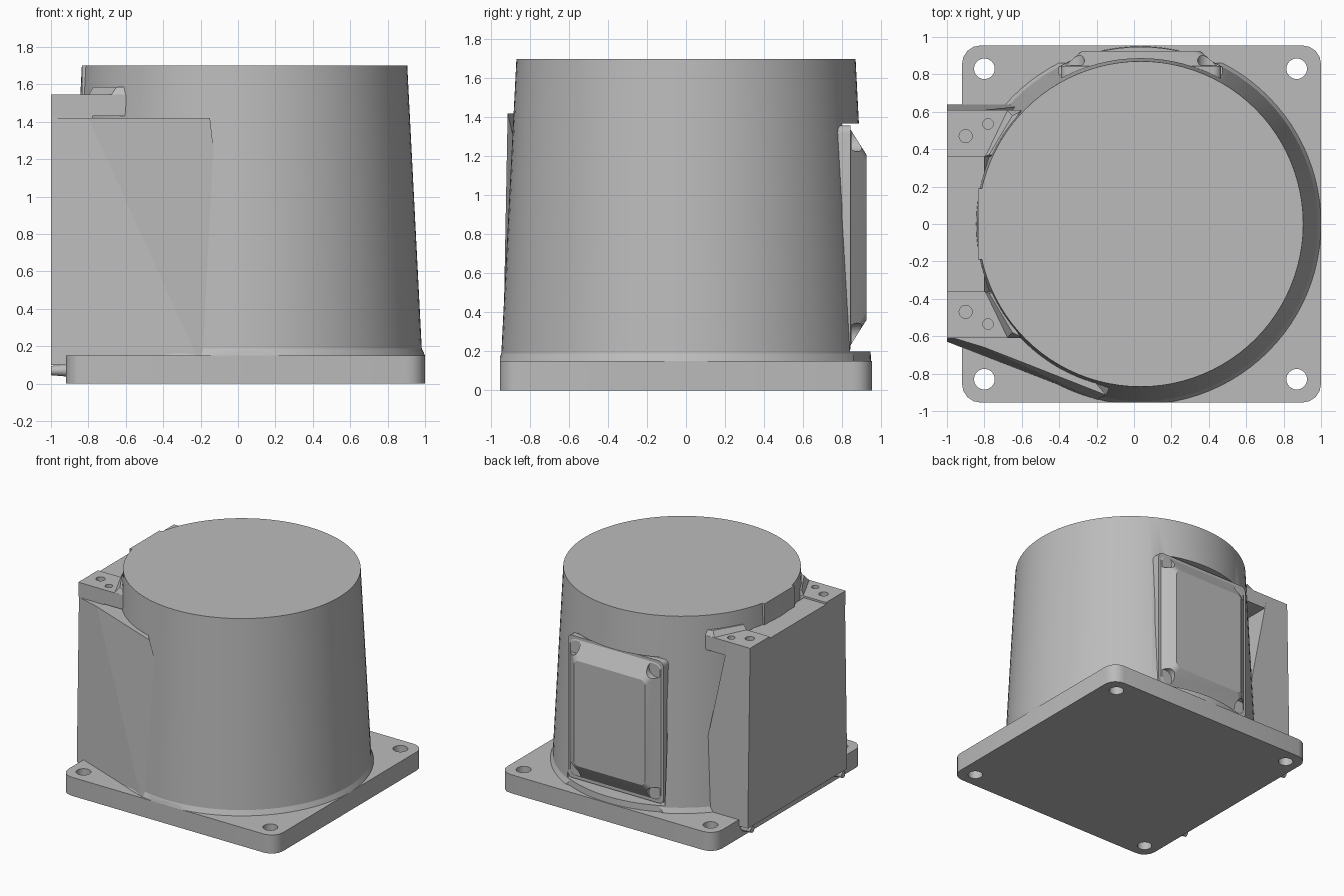
import bpy, bmesh, math
from mathutils import Matrix, Vector

old = bpy.data.objects.get("Cube")
if old:
    bpy.data.objects.remove(old, do_unlink=True)

grey = bpy.data.materials.new("cast grey")
grey.use_nodes = True
COLOUR = (0.5, 0.5, 0.5, 1)
grey.diffuse_color = COLOUR
grey.node_tree.nodes["Principled BSDF"].inputs["Base Color"].default_value = COLOUR

CX = 0.035                      # axis of the round housing


def make(name, bm):
    bmesh.ops.recalc_face_normals(bm, faces=bm.faces[:])
    mesh = bpy.data.meshes.new(name)
    bm.to_mesh(mesh)
    bm.free()
    mesh.materials.append(grey)
    obj = bpy.data.objects.new(name, mesh)
    bpy.context.scene.collection.objects.link(obj)
    return obj


def loft(name, bottom, top, z0, z1, matrix=None):
    """Solid between two outlines with the same number of points."""
    bm = bmesh.new()
    low = [bm.verts.new((x, y, z0)) for x, y in bottom]
    high = [bm.verts.new((x, y, z1)) for x, y in top]
    n = len(low)
    bm.faces.new(low)
    bm.faces.new(high)
    for i in range(n):
        j = (i + 1) % n
        bm.faces.new((low[i], low[j], high[j], high[i]))
    if matrix:
        bm.transform(matrix)
    return make(name, bm)


def box(name, x0, x1, y0, y1, z0, z1):
    pts = [(x0, y0), (x1, y0), (x1, y1), (x0, y1)]
    return loft(name, pts, pts, z0, z1)


def cone(name, r0, r1, z0, z1, x, y, sides=32):
    bm = bmesh.new()
    bmesh.ops.create_cone(bm, cap_ends=True, segments=sides, radius1=r0, radius2=r1, depth=z1 - z0)
    bm.transform(Matrix.Translation((x, y, (z0 + z1) / 2)))
    return make(name, bm)


def cut(obj, cutter):
    cutter.hide_render = True
    mod = obj.modifiers.new("cut", "BOOLEAN")
    mod.operation = "DIFFERENCE"
    mod.solver = "EXACT"
    mod.object = cutter
    bpy.context.view_layer.objects.active = obj
    bpy.ops.object.modifier_apply(modifier=mod.name)
    bpy.data.objects.remove(cutter, do_unlink=True)


def smooth(obj, angle=30):
    bpy.ops.object.select_all(action="DESELECT")
    obj.select_set(True)
    bpy.context.view_layer.objects.active = obj
    bpy.ops.object.shade_smooth_by_angle(angle=math.radians(angle))


def rounded(x0, x1, y0, y1, r, steps=4):
    """Outline of a rectangle with rounded corners."""
    pts = []
    corners = [(x1 - r, y1 - r), (x0 + r, y1 - r), (x0 + r, y0 + r), (x1 - r, y0 + r)]
    for k, (x, y) in enumerate(corners):
        for s in range(steps + 1):
            a = math.pi / 2 * (k + s / steps)
            pts.append((x + r * math.cos(a), y + r * math.sin(a)))
    return pts


# Base plate with four bolt holes
outline = rounded(-0.92, 1.0, -0.955, 0.955, 0.1)
plate = loft("base_plate", outline, outline, 0.0, 0.15)
for hx in (-0.8, 0.87):
    for hy in (-0.83, 0.83):
        cut(plate, cone("hole_cutter", 0.055, 0.055, -0.1, 0.3, hx, hy))
smooth(plate)

# Tapered round housing, cut flat behind the rear cover
housing = cone("housing", 0.95, 0.87, 0.14, 1.7, CX, 0, 96)
cut(housing, box("recess_cutter", -0.4, 0.47, 0.8, 1.2, 0.2, 1.37))
smooth(housing)
fillet = cone("housing_fillet", 0.965, 0.947, 0.15, 0.19, CX, 0, 96)
cut(fillet, box("fillet_cutter", -0.4, 0.47, 0.86, 1.2, 0.1, 0.3))
for side in (-1, 1):
    cut(fillet, box("fillet_trim", -1, 1, side * 1.055 - 0.1, side * 1.055 + 0.1, 0.1, 0.3))
smooth(fillet)
box("top_flat", -0.835, -0.6, -0.19, 0.19, 1.45, 1.7)

# Rear cover: flange plus raised pillow, laid out in x and z
stand = Matrix(((1, 0, 0, 0), (0, 0, 1, 0), (0, 1, 0, 0), (0, 0, 0, 1)))
rim = rounded(-0.39, 0.465, 0.21, 1.36, 0.04)
flange = loft("cover_flange", rim, rim, 0.7, 0.845, stand)
smooth(flange)
pillow = loft("cover_pillow", rounded(-0.375, 0.45, 0.225, 1.345, 0.05),
              rounded(-0.28, 0.355, 0.36, 1.21, 0.04), 0.84, 0.925, stand)
for px in (-0.33, 0.405):
    for pz in (0.28, 1.29):
        bm = bmesh.new()
        bmesh.ops.create_cone(bm, cap_ends=True, segments=24, radius1=0.065, radius2=0.065, depth=0.2)
        bm.transform(Matrix.Translation((px, 0.95, pz)) @ Matrix.Rotation(math.pi / 2, 4, "X"))
        cut(pillow, make("screw_pocket_cutter", bm))
smooth(pillow, 25)

# Side block with flat outer face
block = loft("side_block",
             [(-1, -0.63), (-0.5, -0.63), (-0.5, 0.64), (-1, 0.64)],
             [(-1, -0.6), (-0.8, -0.6), (-0.8, 0.61), (-1, 0.61)], 0.1, 1.53)

# Flared web blending the block into the front of the housing
loft("front_web",
     [(-0.998, -0.63), (-0.2, -0.94), (0, -0.6), (-0.998, -0.5)],
     [(-0.998, -0.6), (-0.8, -0.66), (-0.15, -0.915), (-0.5, -0.5)], 0.1, 1.42)

# Mounting lugs on the block, each with a raised inner ridge and two holes
for side, name in ((-1, "front"), (1, "rear")):
    flat = [(-1, 0.61), (-0.6, 0.61), (-0.75, 0.36), (-1, 0.36)]
    flat = [(x, y * side) for x, y in flat]
    lug = loft(name + "_lug", flat, flat, 1.43, 1.545)
    for hx, hy, r in ((-0.9, 0.47, 0.035), (-0.78, 0.535, 0.028)):
        for part in (lug, block):
            cut(part, cone("lug_hole_cutter", r, r, 1.46, 1.6, hx, hy * side, 20))
    foot = [(-0.68, 0.61), (-0.6, 0.61), (-0.74, 0.36), (-0.8, 0.36)]
    crest = [(-0.65, 0.58), (-0.61, 0.6), (-0.75, 0.37), (-0.775, 0.37)]
    loft(name + "_lug_ridge", [(x, y * side) for x, y in foot],
         [(x, y * side) for x, y in crest], 1.54, 1.585)

    # Small locating pin under the block
    bm = bmesh.new()
    bmesh.ops.create_cone(bm, cap_ends=True, segments=16, radius1=0.035, radius2=0.025, depth=0.12)
    bm.transform(Matrix.Translation((-0.94, 0.58 * side, 0.07)) @ Matrix.Rotation(-math.pi / 2, 4, "Y"))
    smooth(make(name + "_pin", bm))
